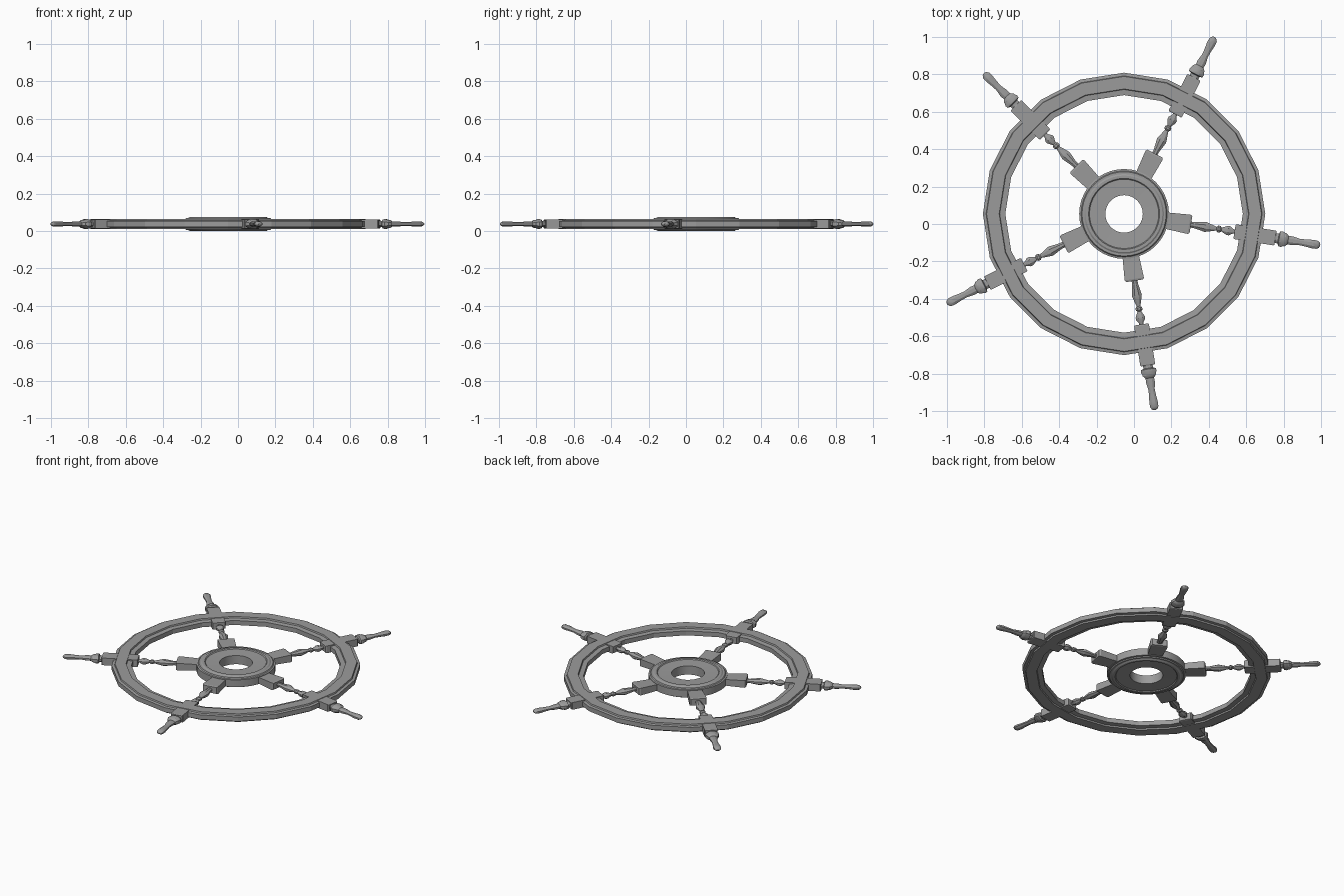
import bpy, bmesh, math
from mathutils import Matrix, Vector

old = bpy.data.objects.get("Cube")
if old:
    bpy.data.objects.remove(old)

CENTRE = Vector((-0.053, 0.054, 0.0375))
SPOKE_ANGLE = math.radians(-9.1)

wood = bpy.data.materials.new("grey wood")
wood.use_nodes = True
GREY = (0.33, 0.33, 0.33, 1)
wood.diffuse_color = GREY
wood.node_tree.nodes["Principled BSDF"].inputs["Base Color"].default_value = GREY


def finish(name, bm, matrix, angle):
    bmesh.ops.recalc_face_normals(bm, faces=bm.faces)
    mesh = bpy.data.meshes.new(name)
    bm.to_mesh(mesh)
    bm.free()
    mesh.materials.append(wood)
    ob = bpy.data.objects.new(name, mesh)
    ob.matrix_world = matrix
    bpy.context.collection.objects.link(ob)
    bpy.ops.object.select_all(action='DESELECT')
    ob.select_set(True)
    bpy.context.view_layer.objects.active = ob
    bpy.ops.object.shade_smooth_by_angle(angle=math.radians(angle))
    return ob


def bridge(bm, a, b):
    n = len(a)
    for i in range(n):
        bm.faces.new((a[i], a[(i + 1) % n], b[(i + 1) % n], b[i]))


def ring(name, upper, sides, angle):
    """Revolve a closed profile; upper half (inner to outer) is mirrored below."""
    profile = upper + [(r, -z) for r, z in reversed(upper)]
    bm = bmesh.new()
    loops = []
    for i in range(sides):
        t = math.tau * i / sides
        loops.append([bm.verts.new((r * math.cos(t), r * math.sin(t), z)) for r, z in profile])
    for i in range(sides):
        bridge(bm, loops[i], loops[(i + 1) % sides])
    return finish(name, bm, Matrix.Translation(CENTRE), angle)


def loft(name, stations, sides, squash, turn):
    """Flattened section swept outward along a spoke: (distance, half width)."""
    bm = bmesh.new()
    loops = []
    grow = 1 / math.cos(math.pi / sides)
    for d, w in stations:
        loop = []
        for i in range(sides):
            t = math.tau * (i + 0.5) / sides
            loop.append(bm.verts.new((d, w * grow * math.cos(t), w * grow * squash * math.sin(t))))
        loops.append(loop)
    for a, b in zip(loops, loops[1:]):
        bridge(bm, a, b)
    bm.faces.new(loops[0])
    bm.faces.new(loops[-1])
    return finish(name, bm, Matrix.Translation(CENTRE) @ Matrix.Rotation(turn, 4, 'Z'), 30 if sides > 4 else 5)


# Stepped twenty-sided rim
ring("rim", [(0.635, 0.015), (0.665, 0.018), (0.668, 0.027), (0.735, 0.027),
             (0.738, 0.018), (0.755, 0.015)], 20, 10)

# Hub with raised moulding around a shallow dish and an open bore
ring("hub", [(0.10, 0.029), (0.185, 0.032), (0.19, 0.0375), (0.205, 0.0375),
             (0.213, 0.032), (0.225, 0.032), (0.23, 0.026), (0.24, 0.024)], 40, 25)

# Spoke parts, repeated five times
hub_block = [(0.21, 0.043), (0.352, 0.052), (0.362, 0.046)]
baluster = [(0.35, 0.016), (0.38, 0.016), (0.44, 0.027), (0.455, 0.023), (0.50, 0.010),
            (0.508, 0.018), (0.52, 0.018), (0.528, 0.010), (0.558, 0.025),
            (0.57, 0.025), (0.59, 0.012), (0.61, 0.012)]
rim_block = [(0.598, 0.036), (0.605, 0.040), (0.815, 0.040), (0.82, 0.036)]
collar = [(0.81, 0.026), (0.835, 0.026), (0.84, 0.040), (0.855, 0.042), (0.866, 0.036),
          (0.873, 0.036), (0.885, 0.026), (0.89, 0.02)]
handle = [(0.88, 0.022), (0.91, 0.024), (0.95, 0.017), (0.985, 0.019), (1.02, 0.023),
          (1.045, 0.022), (1.057, 0.014), (1.062, 0.004)]

for k in range(5):
    turn = SPOKE_ANGLE + math.tau * k / 5
    n = str(k + 1)
    loft("spoke_hub_block_" + n, hub_block, 4, 0.46, turn)
    loft("spoke_baluster_" + n, baluster, 8, 0.7, turn)
    loft("spoke_rim_block_" + n, rim_block, 4, 0.6, turn)
    loft("spoke_collar_" + n, collar, 8, 0.62, turn)
    loft("spoke_handle_" + n, handle, 8, 0.6, turn)
